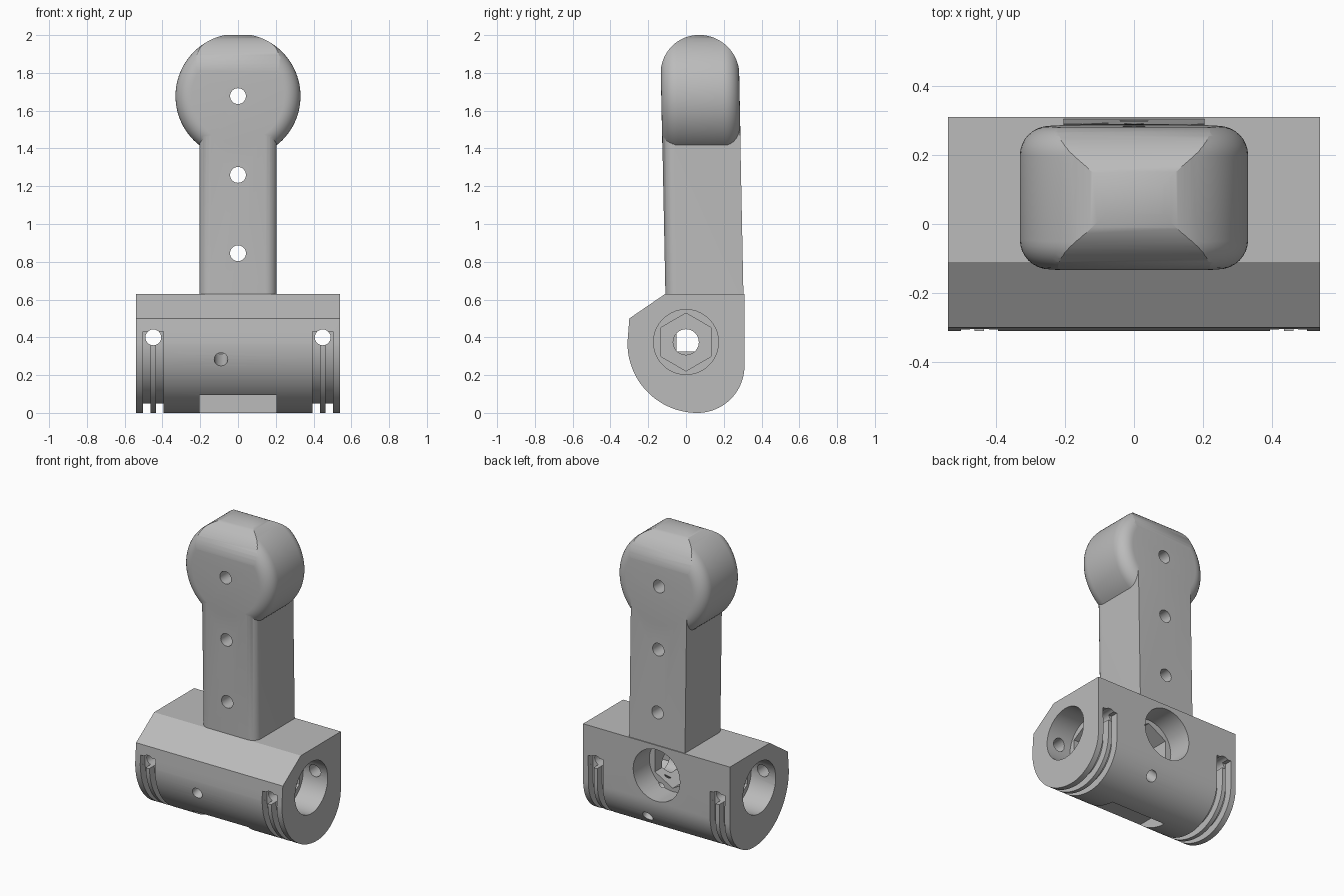
import bpy, bmesh
from math import sin, cos, pi, radians

cube = bpy.data.objects.get("Cube")
if cube:
    bpy.data.objects.remove(cube)

grey = bpy.data.materials.new("plain grey")
grey.use_nodes = True
GREY = (0.5, 0.5, 0.5, 1)
grey.diffuse_color = GREY
grey.node_tree.nodes["Principled BSDF"].inputs["Base Color"].default_value = GREY


def circle(u, v, r, n=32, phase=0.0):
    return [(u + r * cos(phase + 2 * pi * i / n), v + r * sin(phase + 2 * pi * i / n)) for i in range(n)]


def rect(u0, u1, v0, v1):
    return [(u0, v0), (u1, v0), (u1, v1), (u0, v1)]


def arc(u, v, r, start, end, n):
    return [(u + r * cos(radians(start + (end - start) * i / n)),
             v + r * sin(radians(start + (end - start) * i / n))) for i in range(n + 1)]


def prism(name, pts, axis, a, b, rim=0.0):
    """Extrude a profile along an axis from a to b, optionally rounding both rims."""
    place = {"x": lambda u, v, w: (w, u, v),
             "y": lambda u, v, w: (u, w, v),
             "z": lambda u, v, w: (u, v, w)}[axis]
    bm = bmesh.new()
    low = [bm.verts.new(place(u, v, a)) for u, v in pts]
    high = [bm.verts.new(place(u, v, b)) for u, v in pts]
    caps = [bm.faces.new(low), bm.faces.new(high)]
    for i in range(len(pts)):
        j = (i + 1) % len(pts)
        bm.faces.new((low[i], low[j], high[j], high[i]))
    bmesh.ops.recalc_face_normals(bm, faces=bm.faces)
    if rim:
        bmesh.ops.bevel(bm, geom=[e for f in caps for e in f.edges], offset=rim,
                        segments=8, profile=0.5, affect="EDGES")
    mesh = bpy.data.meshes.new(name)
    bm.to_mesh(mesh)
    bm.free()
    mesh.materials.append(grey)
    ob = bpy.data.objects.new(name, mesh)
    bpy.context.scene.collection.objects.link(ob)
    return ob


def combine(ob, tool, operation="DIFFERENCE"):
    """Apply a boolean and discard the tool."""
    mod = ob.modifiers.new("combine", "BOOLEAN")
    mod.operation = operation
    mod.solver = "EXACT"
    mod.object = tool
    bpy.context.view_layer.update()
    result = bpy.data.meshes.new_from_object(ob.evaluated_get(bpy.context.evaluated_depsgraph_get()))
    ob.modifiers.clear()
    ob.data = result
    bpy.data.objects.remove(tool)


def finish(ob):
    ob.data.shade_smooth()
    ob.data.set_sharp_from_angle(angle=radians(30))


def under_path(d):
    """Rounded underside of the base, offset outward by d."""
    return ([(-0.31 - d, 0.42)] + arc(0.06, 0.37, 0.37 + d, 180, 270, 28)
            + arc(0.06, 0.25, 0.25 + d, 270, 360, 20) + [(0.31 + d, 0.42)])


# Base block: rounded underside, sloped front shoulder
profile = [(-0.11, 0.63), (-0.30, 0.50)] + under_path(0)[1:-1] + [(0.31, 0.63)]
base = prism("base", profile, "x", -0.54, 0.54)

# Recess under the front
combine(base, prism("recess_cutter", rect(-0.205, 0.205, -0.1, 0.095), "y", -0.5, 0.04))

# Axle bores, hex pockets, blind holes, tie grooves at both ends
band = under_path(0.03) + under_path(-0.05)[::-1]
for s in (-1, 1):
    for pts, deep in ((circle(0, 0.375, 0.172, 40), 0.36),
                      (circle(0, 0.375, 0.153, 6, pi / 2), 0.17),
                      (circle(0, 0.375, 0.068, 24), 0.08)):
        combine(base, prism("bore_cutter", pts, "x", s * deep, s * 0.7))
    for inner, outer in ((0.395, 0.435), (0.462, 0.502)):
        combine(base, prism("groove_cutter", band, "x", s * inner, s * outer))
    for y0, y1 in ((-0.4, -0.26), (0.26, 0.4)):
        combine(base, prism("slot_cutter", rect(s * 0.394, s * 0.503, 0.36, 0.43), "y", y0, y1))
    combine(base, prism("tie_hole_cutter", circle(s * 0.4485, 0.40, 0.042, 24), "y", -0.5, 0.5))

# Back socket with hex seat
combine(base, prism("socket_cutter", circle(0, 0.43, 0.172, 40), "y", 0.14, 0.5))
combine(base, prism("seat_cutter", circle(0, 0.43, 0.15, 6, pi / 2), "y", -0.05, 0.3))

# Small angled set-screw holes, front and back
for x, angle in ((-0.09, radians(17)), (0.09, radians(137))):
    cutter = prism("screw_cutter", circle(x, 0, 0.036, 20), "y", -0.5, -0.1)
    cutter.rotation_euler.x = angle
    cutter.location.z = 0.375
    combine(base, cutter)
finish(base)

# Arm with rounded front edges
FRONT, BACK, HALF = -0.11, 0.305, 0.205
section = ([(-HALF, BACK)] + arc(-HALF + 0.06, FRONT + 0.061, 0.06, 180, 270, 8)
           + arc(HALF - 0.06, FRONT + 0.061, 0.06, 270, 360, 8) + [(HALF, BACK - 0.001)])
section[0] = (-HALF, BACK - 0.001)
arm = prism("arm", section, "z", 0.61, 1.62)

# Head: rounded disc trimmed by a domed side profile
head = prism("head", circle(0, 1.677, 0.331, 96), "y", FRONT, BACK, rim=0.085)
mid, dome = (FRONT + BACK) / 2, (BACK - FRONT) / 2
dome_profile = [(FRONT - 0.001, 1.2), (BACK + 0.001, 1.2)] + arc(mid, 2 - dome, dome + 0.001, 0, 180, 32)
combine(head, prism("dome_tool", dome_profile, "x", -0.5, 0.5), "INTERSECT")
combine(arm, head, "UNION")
arm.name = "arm_and_head"

# Slight backward-forward lean of the arm
for v in arm.data.vertices:
    v.co.y -= 0.02 * (v.co.z - 0.63)

# Row of through holes
for z in (0.845, 1.26, 1.677):
    combine(arm, prism("hole_cutter", circle(0, z, 0.042, 28), "y", -0.5, 0.5))
finish(arm)
